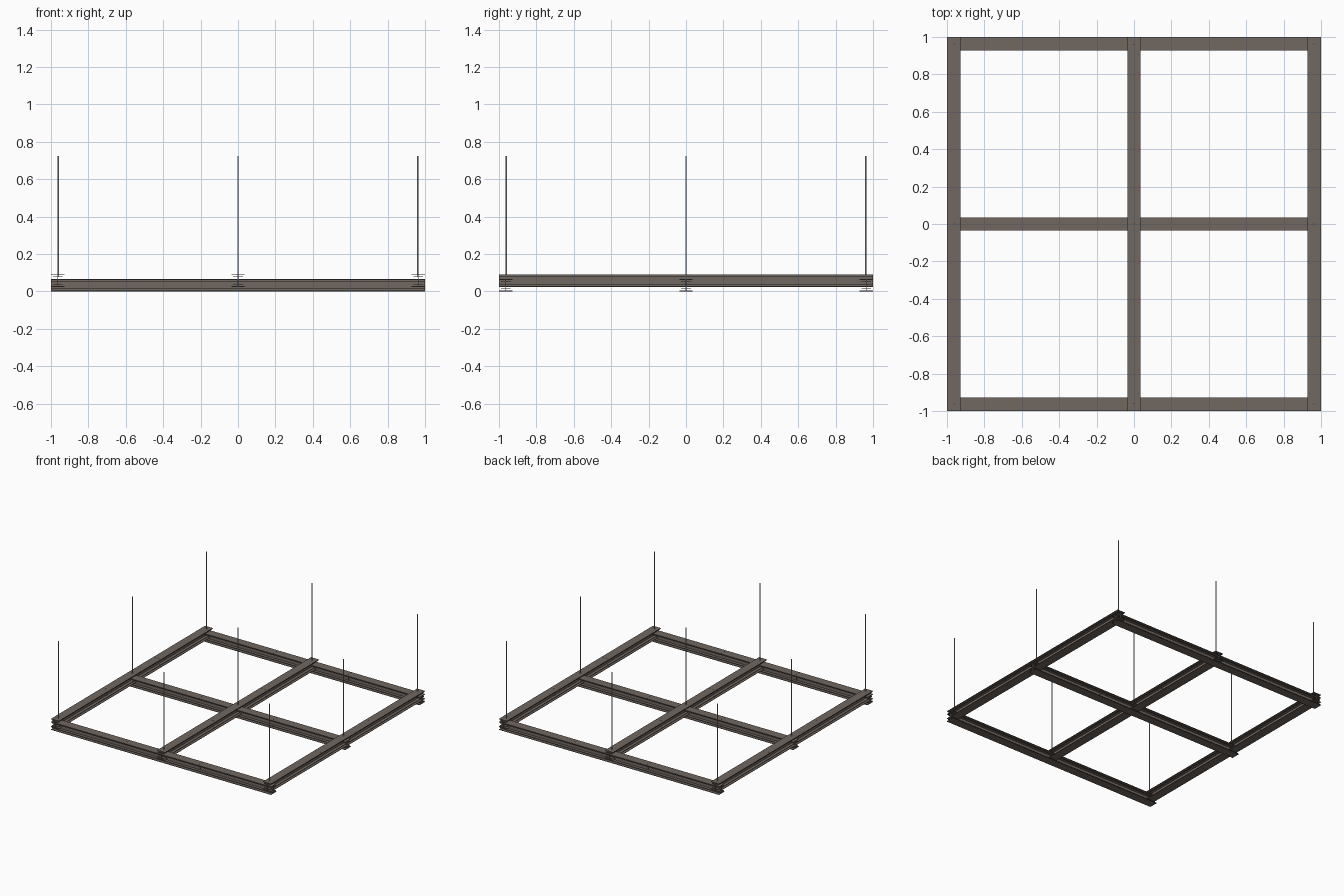
import bpy, bmesh
from mathutils import Matrix, Vector

if "Cube" in bpy.data.objects:
    bpy.data.objects.remove(bpy.data.objects["Cube"])


def material(name, rgb):
    m = bpy.data.materials.new(name)
    m.use_nodes = True
    m.diffuse_color = (*rgb, 1)
    m.node_tree.nodes["Principled BSDF"].inputs["Base Color"].default_value = (*rgb, 1)
    return m


BROWN = material("weathered brown steel", (0.165, 0.135, 0.118))
GREY = material("rod light steel", (0.45, 0.45, 0.45))

W, H = 0.072, 0.066     # beam width and height
OFF = 0.964             # centre line of the outer beams
LIFT = 0.025            # height of the upper beam layer

# Half outline of the double-flanged beam: (half width, height)
WEB, LIP = 0.002, 0.026
HALF = [(W / 2, 0), (W / 2, 0.004), (WEB, 0.004), (WEB, 0.012), (LIP, 0.012),
        (LIP, 0.015), (WEB, 0.015)]
RIGHT = HALF + [(w, H - z) for w, z in reversed(HALF)]
OUTLINE = RIGHT + [(-w, z) for w, z in reversed(RIGHT)]


def beam(name, along_y, offset, base):
    """Three butted lengths of the section, with hairline joints."""
    bm = bmesh.new()
    length, gap = 2 / 3, 0.001
    for i in range(3):
        start = -1 + i * length + (gap / 2 if i else 0)
        end = -1 + (i + 1) * length - (gap / 2 if i < 2 else 0)
        face = bm.faces.new([bm.verts.new((start, offset + w, base + z)) for w, z in OUTLINE])
        out = bmesh.ops.extrude_face_region(bm, geom=[face])
        moved = [v for v in out["geom"] if isinstance(v, bmesh.types.BMVert)]
        bmesh.ops.translate(bm, verts=moved, vec=Vector((end - start, 0, 0)))
    if along_y:
        swap = Matrix(((0, 1, 0), (1, 0, 0), (0, 0, 1)))
        bmesh.ops.transform(bm, matrix=swap.to_4x4(), verts=bm.verts)
    bmesh.ops.recalc_face_normals(bm, faces=bm.faces)
    me = bpy.data.meshes.new(name)
    bm.to_mesh(me)
    bm.free()
    me.materials.append(BROWN)
    bpy.context.collection.objects.link(bpy.data.objects.new(name, me))


# Lower cross beams and upper long beams
for label, p in (("first", -OFF), ("middle", 0), ("last", OFF)):
    beam(f"lower_beam_{label}", False, p, 0)
    beam(f"upper_beam_{label}", True, p, LIFT)

# Hanging rods at every crossing
BOTTOM, TOP, ROD = 0.078, 0.724, 0.96
for x in (-ROD, 0, ROD):
    for y in (-ROD, 0, ROD):
        bpy.ops.mesh.primitive_cylinder_add(vertices=12, radius=0.004, depth=TOP - BOTTOM,
                                            location=(x, y, (TOP + BOTTOM) / 2))
        rod = bpy.context.object
        rod.name = "hanging_rod"
        rod.data.materials.append(GREY)
        bpy.ops.object.shade_smooth_by_angle()
